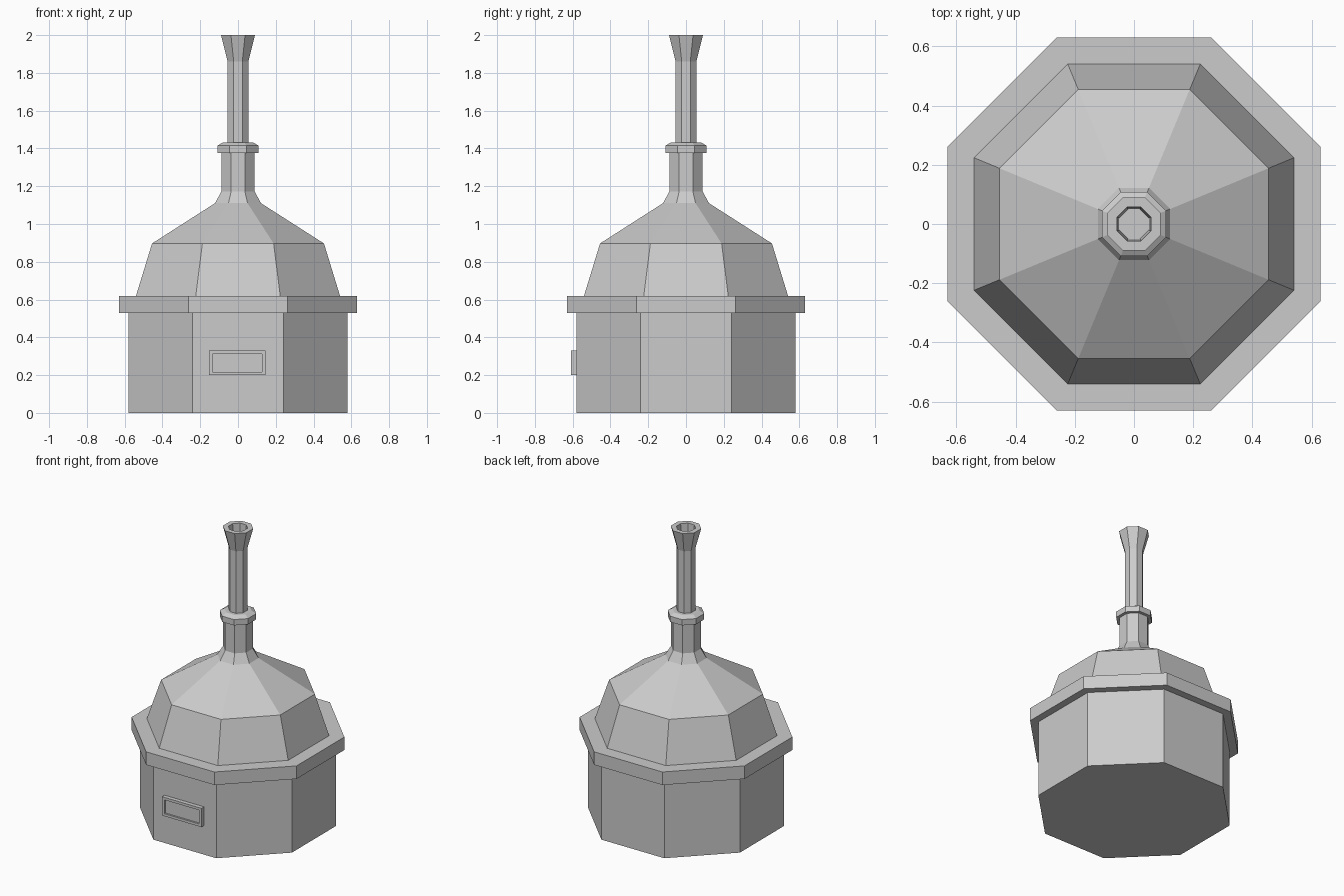
import bpy, bmesh, math

if "Cube" in bpy.data.objects:
    bpy.data.objects.remove(bpy.data.objects["Cube"])

SIDES = 8


def finish(name, bm):
    bmesh.ops.recalc_face_normals(bm, faces=bm.faces)
    mesh = bpy.data.meshes.new(name)
    bm.to_mesh(mesh)
    bm.free()
    ob = bpy.data.objects.new(name, mesh)
    bpy.context.collection.objects.link(ob)
    return ob


def octagon_stack(name, profile):
    """Skin a closed octagonal solid through (apothem, z) levels."""
    bm = bmesh.new()
    rings = []
    for apothem, z in profile:
        r = apothem / math.cos(math.pi / SIDES)
        rings.append([bm.verts.new((r * math.cos((i + 0.5) * math.tau / SIDES),
                                    r * math.sin((i + 0.5) * math.tau / SIDES), z))
                      for i in range(SIDES)])
    for low, high in zip(rings, rings[1:]):
        for i in range(SIDES):
            j = (i + 1) % SIDES
            bm.faces.new((low[i], low[j], high[j], high[i]))
    bm.faces.new(rings[0])
    bm.faces.new(rings[-1])
    return finish(name, bm)


# Body and overhanging rim
octagon_stack("base_drum", [(0.58, 0), (0.58, 0.53)])
octagon_stack("rim", [(0.63, 0.53), (0.63, 0.62)])

# Two-slope dome rising into the neck
octagon_stack("dome_and_neck", [(0.54, 0.62), (0.455, 0.897), (0.122, 1.11),
                                (0.088, 1.172), (0.088, 1.375)])

# Collar with chamfered top
octagon_stack("collar", [(0.108, 1.375), (0.108, 1.415), (0.08, 1.432)])

# Chimney pipe with flared, hollow mouth
octagon_stack("chimney", [(0.055, 1.432), (0.055, 1.86), (0.09, 2.0),
                          (0.057, 2.0), (0.05, 1.88)])

# Stoke door on the front: block with inset, recessed panel
bm = bmesh.new()
bmesh.ops.create_cube(bm, size=1)
for v in bm.verts:
    v.co.x = v.co.x * 0.30 - 0.004
    v.co.y = v.co.y * 0.04 - 0.588
    v.co.z = v.co.z * 0.13 + 0.265
front = min(bm.faces, key=lambda f: f.calc_center_median().y)
bmesh.ops.inset_region(bm, faces=[front], thickness=0.025)
panel = bmesh.ops.extrude_discrete_faces(bm, faces=[front])["faces"]
bmesh.ops.translate(bm, vec=(0, 0.012, 0), verts=panel[0].verts)
finish("stoke_door", bm)
